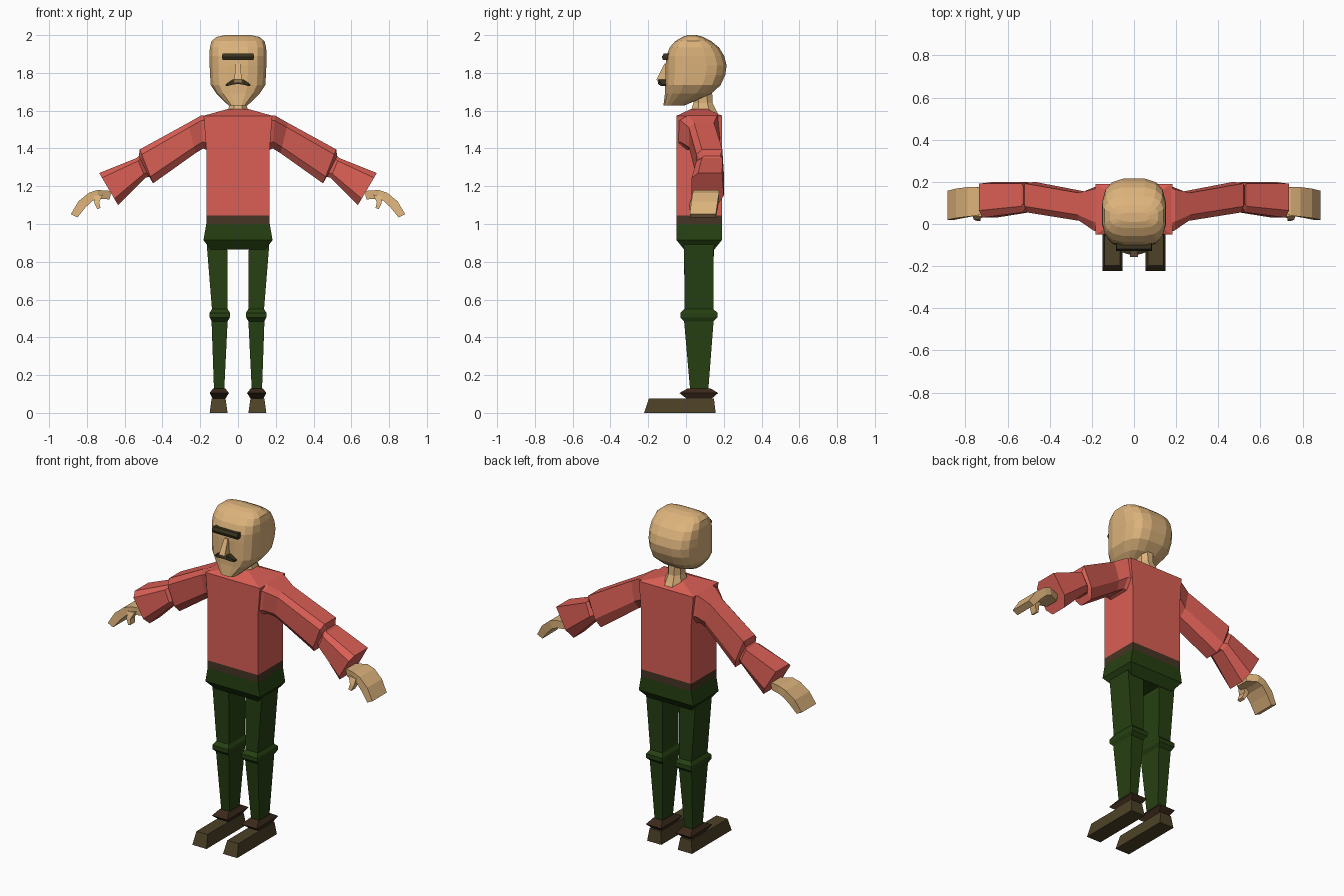
import bpy, bmesh, math


def material(name, rgb):
    m = bpy.data.materials.new(name)
    m.diffuse_color = (*rgb, 1)
    return m


skin = material("skin tan", (0.72, 0.45, 0.20))
red = material("sweater red", (0.70, 0.114, 0.09))
green = material("trouser green", (0.019, 0.051, 0.006))
belt_brown = material("belt brown", (0.062, 0.036, 0.017))
shoe_brown = material("shoe brown", (0.074, 0.054, 0.021))
cuff_brown = material("cuff brown", (0.042, 0.022, 0.010))
hair = material("hair dark", (0.040, 0.032, 0.013))


def loft(name, rings, mat, mirror=False):
    """Skin a list of equal-length point rings and cap both ends."""
    bm = bmesh.new()
    vs = [[bm.verts.new(p) for p in r] for r in rings]
    n = len(rings[0])
    for a, b in zip(vs, vs[1:]):
        for i in range(n):
            j = (i + 1) % n
            bm.faces.new((a[i], a[j], b[j], b[i]))
    bm.faces.new(vs[0][::-1])
    bm.faces.new(vs[-1])
    bmesh.ops.recalc_face_normals(bm, faces=bm.faces[:])
    me = bpy.data.meshes.new(name)
    bm.to_mesh(me)
    bm.free()
    me.materials.append(mat)
    ob = bpy.data.objects.new(name, me)
    bpy.context.collection.objects.link(ob)
    if mirror:
        ob.modifiers.new("Mirror", 'MIRROR').use_bisect_axis[0] = False
    return ob


def rect(z, x0, x1, y0, y1):
    return [(x0, y0, z), (x1, y0, z), (x1, y1, z), (x0, y1, z)]


def rounded(z, hw, y0, y1, n=16, power=0.65):
    """Horizontal superellipse ring."""
    cy, hy, pts = (y0 + y1) / 2, (y1 - y0) / 2, []
    for i in range(n):
        a = 2 * math.pi * (i + 0.5) / n
        c, s = math.cos(a), math.sin(a)
        pts.append((hw * math.copysign(abs(c) ** power, c),
                    cy + hy * math.copysign(abs(s) ** power, s), z))
    return pts


def slanted(xt, zt, xb, zb, y0, y1, section):
    """Limb ring from a top point to a bottom point, spread along y."""
    return [(xt + (xb - xt) * t, y0 + (y1 - y0) * s, zt + (zb - zt) * t)
            for t, s in section]


BOX = [(0, 0), (0, 1), (1, 1), (1, 0)]
SLEEVE = [(0, 0.2), (0, 0.95), (0.7, 1), (1, 0.8), (1, 0.2), (0.8, 0), (0.15, 0)]

# Sweater body with sloped shoulders
loft("sweater_body", [rect(1.045, -0.168, 0.168, -0.05, 0.19),
                      rect(1.40, -0.168, 0.168, -0.05, 0.19),
                      rect(1.573, -0.182, 0.182, -0.05, 0.19),
                      rect(1.61, -0.05, 0.05, 0.03, 0.11)], red)

# Belt and hips
loft("belt", [rect(1.0, -0.168, 0.168, -0.05, 0.19),
              rect(1.045, -0.168, 0.168, -0.05, 0.19)], belt_brown)
loft("hips", [rect(0.865, -0.145, 0.145, -0.01, 0.15),
              rect(0.915, -0.183, 0.183, -0.05, 0.19),
              rect(1.0, -0.168, 0.168, -0.05, 0.19)], green)

# Trouser legs with a knee band
thigh_top = [(0.055, -0.01, 0.84), (0.165, -0.01, 0.885),
             (0.165, 0.147, 0.885), (0.055, 0.147, 0.84)]
hip_joint = [(x * 0.9 + 0.01, y, z + 0.05) for x, y, z in thigh_top]
loft("leg", [hip_joint, thigh_top,
             rect(0.55, 0.055, 0.138, -0.008, 0.145),
             rect(0.53, 0.043, 0.150, -0.03, 0.166),
             rect(0.505, 0.043, 0.150, -0.03, 0.166),
             rect(0.485, 0.055, 0.140, -0.01, 0.146),
             rect(0.12, 0.073, 0.127, 0.022, 0.118)], green, True)

# Ankle cuffs and shoes
loft("ankle_cuff", [rect(0.07, 0.070, 0.132, 0.01, 0.13),
                    rect(0.105, 0.048, 0.150, -0.035, 0.17),
                    rect(0.13, 0.068, 0.132, 0.01, 0.13)], cuff_brown, True)
loft("shoe", [rect(0.0, 0.055, 0.150, -0.222, 0.157),
              rect(0.075, 0.066, 0.140, -0.197, 0.148)], shoe_brown, True)

# Sleeves: shoulder, upper arm, narrow elbow, flared forearm
arm = [(0.160, 1.573, 0.160, 1.39, -0.045, 0.185),
       (0.195, 1.575, 0.185, 1.40, -0.03, 0.175),
       (0.265, 1.535, 0.225, 1.375, 0.015, 0.155),
       (0.520, 1.395, 0.450, 1.215, 0.055, 0.20),
       (0.525, 1.360, 0.470, 1.250, 0.075, 0.185),
       (0.535, 1.350, 0.490, 1.245, 0.055, 0.20),
       (0.735, 1.270, 0.635, 1.100, 0.030, 0.20)]
loft("sleeve", [slanted(*s, SLEEVE) for s in arm], red, True)

# Curved mitten hands with a thumb
hand = [(0.670, 1.175, 0.680, 1.130, 0.07, 0.15),
        (0.745, 1.180, 0.740, 1.135, 0.04, 0.175),
        (0.790, 1.165, 0.772, 1.122, 0.035, 0.175),
        (0.845, 1.120, 0.810, 1.085, 0.028, 0.168),
        (0.885, 1.052, 0.850, 1.035, 0.02, 0.158)]
loft("hand", [slanted(*s, BOX) for s in hand], skin, True)
thumb = [(0.765, 1.150, 0.715, 1.155, 0.035, 0.085),
         (0.760, 1.110, 0.735, 1.115, 0.020, 0.065),
         (0.745, 1.078, 0.728, 1.085, 0.015, 0.055)]
loft("thumb", [slanted(*s, BOX) for s in thumb], skin, True)

# Neck flaring into the collar
neck = [(1.56, 0.06, 0.02, 0.188), (1.60, 0.058, 0.022, 0.165),
        (1.64, 0.045, 0.035, 0.145), (1.74, 0.045, 0.035, 0.14)]
loft("neck", [rounded(*r, n=8, power=0.9) for r in neck], skin)

# Head: flat face, round back, narrow jaw
head = [(1.627, 0.050, -0.120, -0.01), (1.655, 0.080, -0.117, 0.06),
        (1.690, 0.116, -0.113, 0.135), (1.735, 0.146, -0.112, 0.185),
        (1.790, 0.150, -0.111, 0.210), (1.840, 0.152, -0.110, 0.217),
        (1.890, 0.153, -0.106, 0.204), (1.935, 0.151, -0.088, 0.176),
        (1.968, 0.142, -0.058, 0.135), (1.990, 0.115, -0.020, 0.092),
        (2.000, 0.070, 0.010, 0.055)]
loft("head", [rounded(*r) for r in head], skin)

# Nose wedge
loft("nose", [rect(1.748, -0.020, 0.020, -0.145, -0.10),
              rect(1.765, -0.020, 0.020, -0.156, -0.10),
              rect(1.850, -0.012, 0.012, -0.114, -0.10)], skin)

# Single brow bar
loft("brow", [rect(1.868, -0.082, 0.082, -0.122, -0.085),
              rect(1.885, -0.085, 0.085, -0.128, -0.085),
              rect(1.902, -0.082, 0.082, -0.118, -0.085)], hair)

# Moustache drooping toward its tips
stache = [(0.0, 1.766, 0.0, 1.742, -0.147), (0.03, 1.764, 0.025, 1.738, -0.143),
          (0.055, 1.748, 0.050, 1.732, -0.135), (0.066, 1.738, 0.064, 1.731, -0.125)]
loft("moustache", [slanted(a, b, c, d, y, -0.09, BOX)
                   for a, b, c, d, y in stache], hair, True)
